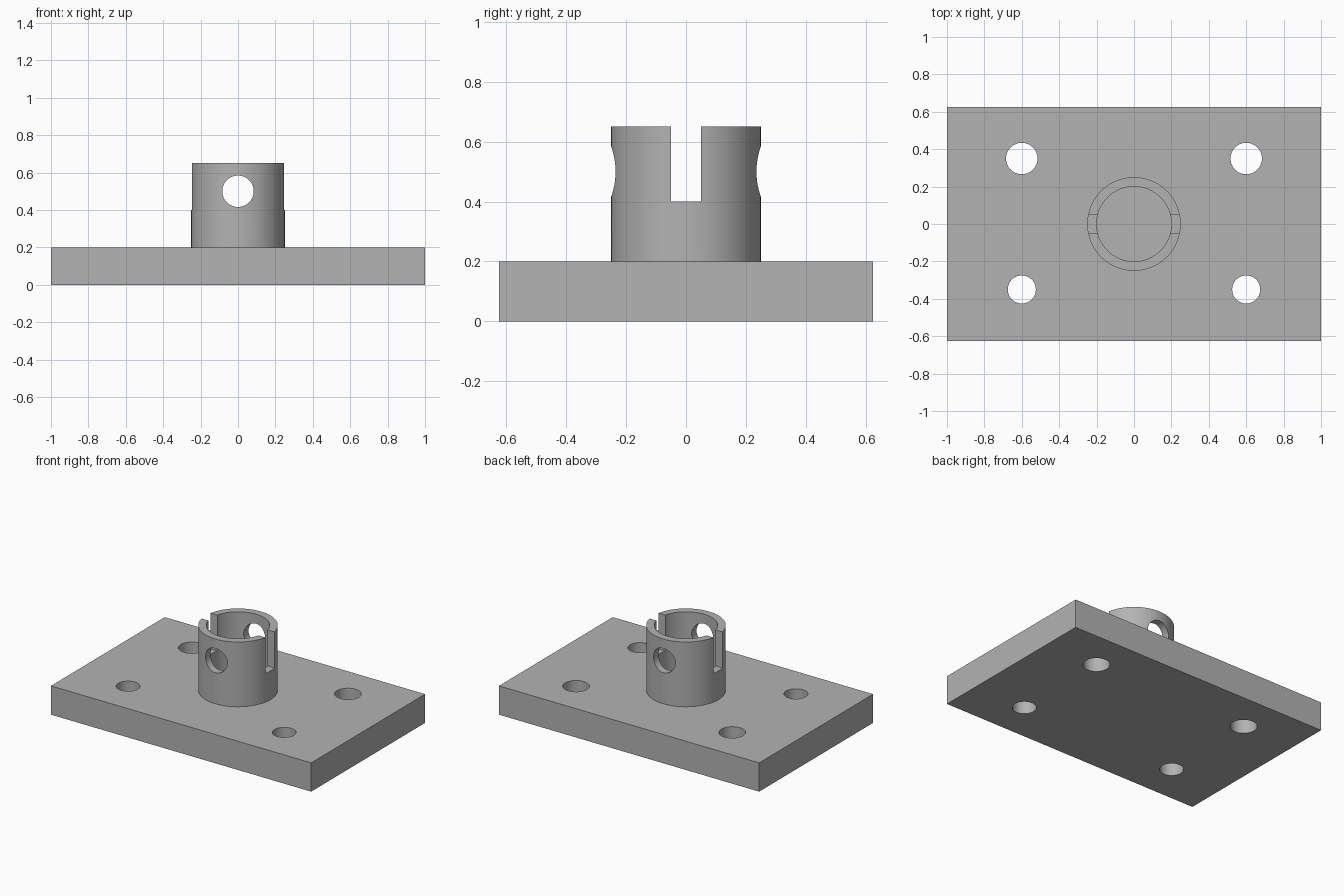
import bpy
import math

if "Cube" in bpy.data.objects:
    bpy.data.objects.remove(bpy.data.objects["Cube"])

grey = bpy.data.materials.new("plain grey")
grey.diffuse_color = (0.45, 0.45, 0.45, 1)
grey.use_nodes = True
grey.node_tree.nodes["Principled BSDF"].inputs["Base Color"].default_value = grey.diffuse_color


def box(name, size, center):
    bpy.ops.mesh.primitive_cube_add(size=1, location=center)
    ob = bpy.context.object
    ob.name = name
    ob.scale = size
    bpy.ops.object.transform_apply(location=True, rotation=False, scale=True)
    return ob


def cylinder(name, radius, depth, center, rotation=(0, 0, 0)):
    bpy.ops.mesh.primitive_cylinder_add(vertices=96, radius=radius, depth=depth,
                                        location=center, rotation=rotation)
    ob = bpy.context.object
    ob.name = name
    bpy.ops.object.transform_apply(location=True, rotation=True, scale=True)
    return ob


def cut(target, cutter):
    mod = target.modifiers.new("cut", 'BOOLEAN')
    mod.operation = 'DIFFERENCE'
    mod.solver = 'EXACT'
    mod.object = cutter
    bpy.context.view_layer.objects.active = target
    bpy.ops.object.modifier_apply(modifier=mod.name)
    bpy.data.objects.remove(cutter, do_unlink=True)


def finish(ob):
    ob.data.materials.clear()
    ob.data.materials.append(grey)
    bpy.ops.object.select_all(action='DESELECT')
    ob.select_set(True)
    bpy.context.view_layer.objects.active = ob
    bpy.ops.object.shade_smooth_by_angle(angle=math.radians(30))


# Base plate with four bolt holes, the back pair slightly wider
plate = box("base_plate", (2, 1.25, 0.2), (0, 0, 0.1))
for x in (-0.6, 0.6):
    for y, radius in ((-0.35, 0.075), (0.35, 0.084)):
        cut(plate, cylinder("bolt_hole", radius, 0.6, (x, y, 0.1)))
finish(plate)

# Upright collar: bored, slotted along x, and cross-drilled along y
collar = cylinder("collar", 0.25, 0.45, (0, 0, 0.425))
cut(collar, cylinder("bore", 0.2, 1, (0, 0, 0.425)))
cut(collar, box("slot", (1, 0.1, 0.6), (0, 0, 0.7)))
cut(collar, cylinder("pin_hole", 0.084, 1, (0, 0, 0.5), (math.pi / 2, 0, 0)))
finish(collar)
